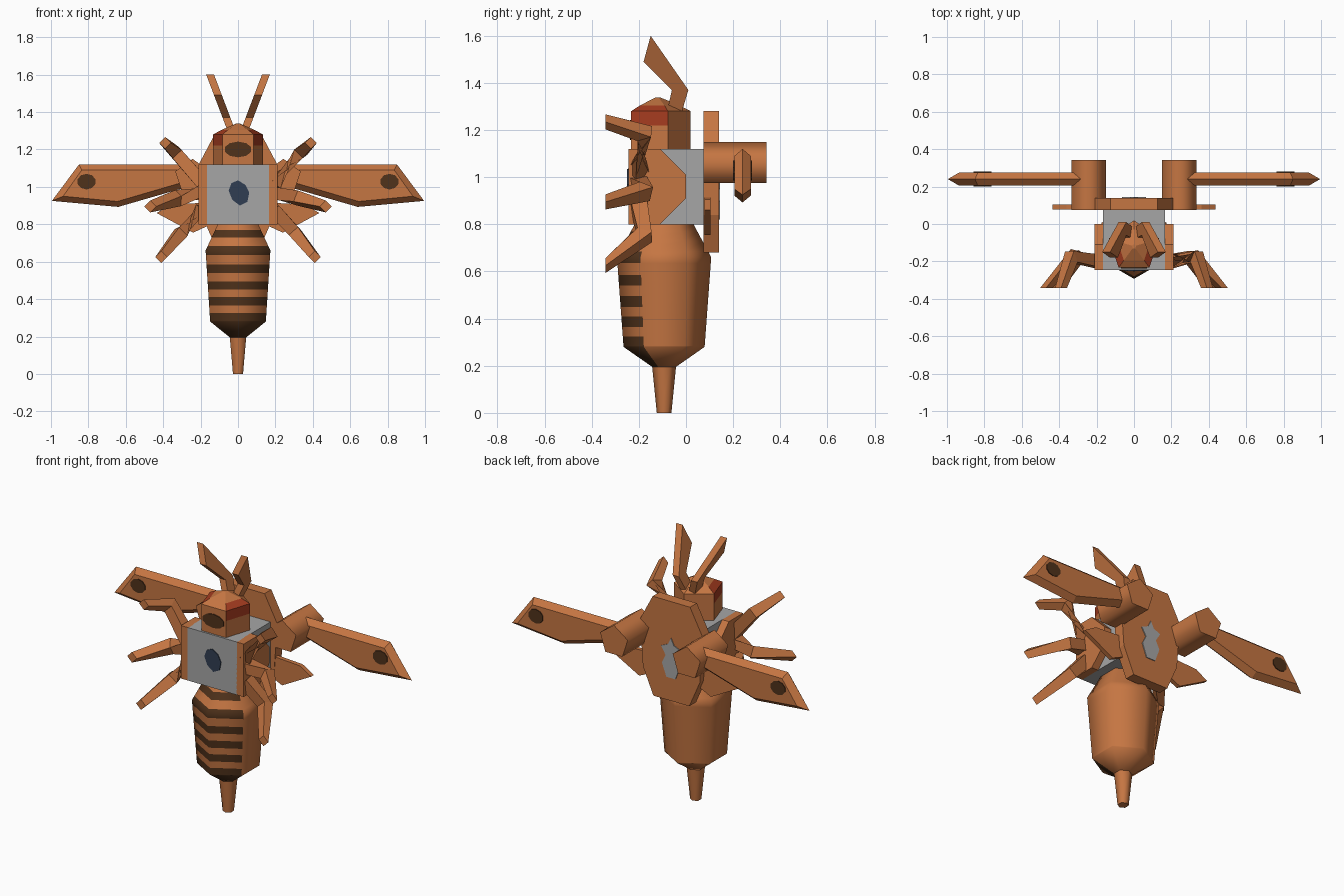
import bpy, bmesh, math
from mathutils import Vector

if "Cube" in bpy.data.objects:
    bpy.data.objects.remove(bpy.data.objects["Cube"])


def mat(name, r, g, b):
    m = bpy.data.materials.new(name)
    m.diffuse_color = (r, g, b, 1)
    m.use_nodes = True
    m.node_tree.nodes["Principled BSDF"].inputs["Base Color"].default_value = m.diffuse_color
    return m


ORANGE = mat("warm_orange", 0.56, 0.18, 0.055)
BROWN = mat("dark_brown", 0.08, 0.032, 0.011)
RED = mat("eye_red", 0.38, 0.045, 0.014)
GREY = mat("armor_grey", 0.38, 0.38, 0.38)
NAVY = mat("chest_navy", 0.03, 0.048, 0.085)


def make(name, verts, faces, mats, rule=None, smooth=None):
    me = bpy.data.meshes.new(name)
    me.from_pydata([tuple(v) for v in verts], [], faces)
    bm = bmesh.new()
    bm.from_mesh(me)
    bmesh.ops.recalc_face_normals(bm, faces=bm.faces)
    bm.normal_update()
    for f in bm.faces:
        if rule:
            f.material_index = rule(f.calc_center_median(), f.normal)
    bm.to_mesh(me)
    bm.free()
    for m in mats:
        me.materials.append(m)
    ob = bpy.data.objects.new(name, me)
    bpy.context.collection.objects.link(ob)
    if smooth:
        bpy.ops.object.select_all(action='DESELECT')
        ob.select_set(True)
        bpy.context.view_layer.objects.active = ob
        bpy.ops.object.shade_smooth_by_angle(angle=math.radians(smooth))
    return ob


def loft(name, rings, mats, rule=None, smooth=None):
    """Skin a stack of equal-length rings and cap both ends."""
    n = len(rings[0])
    verts = [p for r in rings for p in r]
    faces = [(k * n + i, k * n + (i + 1) % n, (k + 1) * n + (i + 1) % n, (k + 1) * n + i)
             for k in range(len(rings) - 1) for i in range(n)]
    faces += [tuple(range(n)), tuple(range(len(verts) - n, len(verts)))]
    return make(name, verts, faces, mats, rule, smooth)


def ring(n, r, start, cx, cy):
    return [(cx + r * math.cos(start + math.tau * i / n),
             cy + r * math.sin(start + math.tau * i / n)) for i in range(n)]


def slab(name, pts, y0, y1, m):
    """Extrude an x-z outline along y."""
    return loft(name, [[(x, y, z) for x, z in pts] for y in (y0, y1)], [m])


def ellipse(cx, cz, rx, rz, n=10):
    return [(cx + rx * math.cos(math.tau * (i + .5) / n),
             cz + rz * math.sin(math.tau * (i + .5) / n)) for i in range(n)]


def tube(name, pts, widths):
    """Square-section limb through a few points."""
    pts = [Vector(p) for p in pts]
    rings = []
    for i, p in enumerate(pts):
        t = (pts[min(i + 1, len(pts) - 1)] - pts[max(i - 1, 0)]).normalized()
        if i == len(pts) - 1:
            t = Vector((0, -1, 0))  # feet are cut flat
        u = t.cross(Vector((1, 0, 1))).normalized()
        v = t.cross(u).normalized()
        w = widths[i] / 2
        rings.append([p + u * a * w + v * b * w for a, b in ((1, 1), (1, -1), (-1, -1), (-1, 1))])
    return loft(name, rings, [ORANGE])


# Abdomen: striped hexagonal barrel with a cone below
def abdomen_radius(z):
    prof = [(.195, .05), (.28, .172), (.66, .2), (.8, .125)]
    for (z0, r0), (z1, r1) in zip(prof, prof[1:]):
        if z <= z1 + 1e-6:
            return r0 + (r1 - r0) * (z - z0) / (z1 - z0)
    return prof[-1][1]


stripes = [(.285, .325), (.365, .41), (.45, .495), (.54, .585), (.635, .685), (.73, .77)]
levels = sorted([.195, .28, .66, .8] + [z for s in stripes for z in s])


def stripe_rule(c, n):
    front = n.y < -.2 and c.y < -.1
    return int(front and (c.z < .284 or any(a < c.z < b for a, b in stripes)))


loft("abdomen", [[(x, y, z) for x, y in ring(6, abdomen_radius(z), math.pi / 2, 0, -.093)]
                 for z in levels], [ORANGE, BROWN], stripe_rule, 61)
loft("stinger", [[(x, y, z) for x, y in ring(6, r, math.pi / 2, 0, -.093)]
                 for z, r in ((0, .031), (.2, .051))], [ORANGE], None, 61)

# Thorax block with chest patch
slab("thorax", [(-.165, .8), (.165, .8), (.165, 1.12), (-.165, 1.12)], -.245, .08, GREY)
slab("chest_patch", [(-.05, .98), (-.03, .93), (.01, .9), (.05, .92), (.06, .97),
                     (.04, 1.01), (0, 1.035), (-.035, 1.02)], -.25, -.244, NAVY)

# Head: five-sided, flat face to the front, red upper sides
head = [(1.1, .14), (1.22, .14), (1.28, .14), (1.305, .092), (1.338, .012)]
loft("head", [[(x, y, z) for x, y in ring(5, r, math.pi / 2, 0, -.12)] for z, r in head],
     [ORANGE, RED],
     lambda c, n: int(1.22 < c.z < 1.3 and abs(c.x) > .07 and c.y < -.1), None)
slab("face_patch", ellipse(0, 1.2, .074, .042), -.238, -.23, BROWN)

# Back plate and its light patch
slab("back_plate", [(-.12, .68), (.12, .68), (.19, .84), (.21, 1.12), (.125, 1.28),
                    (-.125, 1.28), (-.21, 1.12), (-.19, .84)], .075, .14, ORANGE)
slab("back_patch", [(-.03, .82), (.03, .82), (.06, .9), (.035, .95), (.065, 1.0), (.02, 1.02),
                    (0, 1.06), (-.02, 1.02), (-.065, 1.0), (-.035, .95), (-.06, .9)],
     .138, .145, GREY)

# Wing outline and its smaller bevelled face
wing = [(.28, 1.12), (.85, 1.12), (.995, .925), (.64, .893), (.27, 1.0)]
wing_in = [(.31, 1.09), (.835, 1.09), (.935, .95), (.645, .922), (.31, 1.02)]
antenna = [(-.15, 1.6), (.01, 1.37), (-.02, 1.27), (-.08, 1.28), (-.06, 1.37), (-.18, 1.49)]
side = [(-.245, .8), (-.11, .8), (0, .91), (0, 1.01), (-.11, 1.12), (-.245, 1.12)]
legs = {"upper": [(.19, -.2, 1.02), (.335, -.175, 1.185), (.39, -.342, 1.235)],
        "middle": [(.19, -.2, .97), (.32, -.175, .94), (.47, -.342, .895)],
        "lower": [(.19, -.2, .88), (.305, -.175, .755), (.41, -.342, .625)]}

for s, tag in ((1, "right"), (-1, "left")):
    # Thorax side plate
    loft("side_plate_" + tag, [[(s * x, y, z) for y, z in side] for x in (.16, .21)], [ORANGE])
    # Wing hub
    loft("wing_hub_" + tag, [[(x, y, z) for x, z in ring(5, .097, math.pi / 2, s * .243, 1.053)]
                             for y in (.075, .342)], [ORANGE], None, 75)
    # Wing with sharp edges and a spot on both faces
    loft("wing_" + tag, [[(s * x, y, z) for x, z in p] for p, y in
                         ((wing_in, .205), (wing, .24), (wing_in, .275))], [ORANGE])
    slab("wing_spot_front_" + tag, ellipse(s * .81, 1.028, .05, .042), .2, .207, BROWN)
    slab("wing_spot_back_" + tag, ellipse(s * .81, 1.028, .05, .042), .273, .28, BROWN)
    # Small hind wing
    slab("hind_wing_" + tag, [(s * x, z) for x, z in
                              ((.1, .92), (.36, .905), (.435, .86), (.24, .755), (.1, .82))],
         .078, .104, ORANGE)
    # Antenna
    loft("antenna_" + tag, [[(s * (.035 + (z - 1.3) * .38 + d), y, z) for y, z in antenna]
                            for d in (-.021, .021)], [ORANGE])
    # Legs
    for k, pts in legs.items():
        tube(k + "_leg_" + tag, [(s * x, y, z) for x, y, z in pts], (.07, .065, .045))
